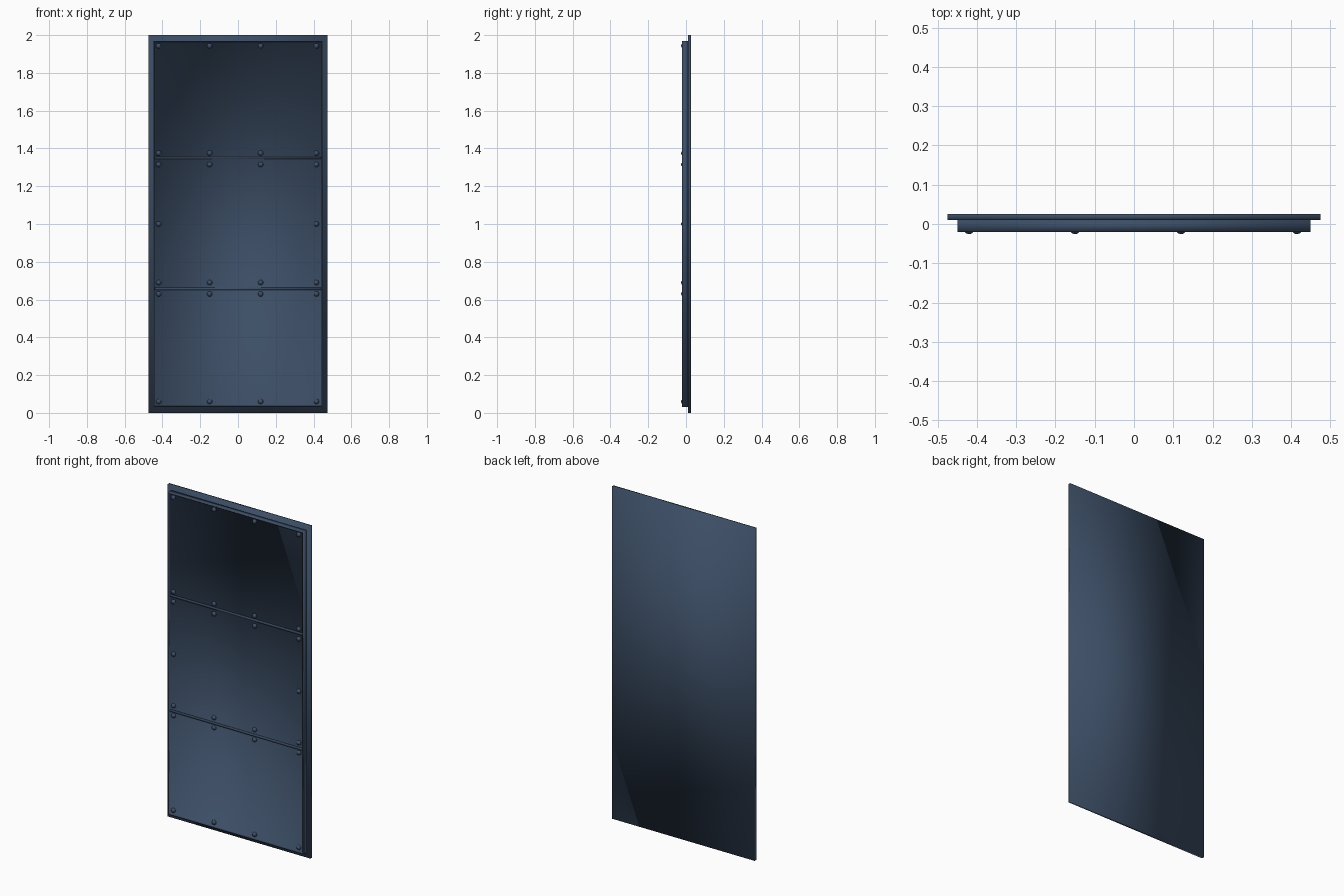
import bpy, bmesh
from mathutils import Matrix

if "Cube" in bpy.data.objects:
    bpy.data.objects.remove(bpy.data.objects["Cube"])

steel = bpy.data.materials.new("dark blue steel")
steel.diffuse_color = (0.045, 0.075, 0.13, 1)
steel.use_nodes = True
steel.node_tree.nodes["Principled BSDF"].inputs["Base Color"].default_value = steel.diffuse_color


def finish(name, bm, smooth=True):
    bmesh.ops.recalc_face_normals(bm, faces=bm.faces)
    me = bpy.data.meshes.new(name)
    bm.to_mesh(me)
    bm.free()
    me.materials.append(steel)
    for p in me.polygons:
        p.use_smooth = smooth
    ob = bpy.data.objects.new(name, me)
    bpy.context.collection.objects.link(ob)
    return ob


def box(x0, x1, y0, y1, z0, z1):
    bm = bmesh.new()
    m = Matrix.Translation(((x0 + x1) / 2, (y0 + y1) / 2, (z0 + z1) / 2)) \
        @ Matrix.Diagonal((x1 - x0, y1 - y0, z1 - z0, 1))
    bmesh.ops.create_cube(bm, size=1, matrix=m)
    return bm


# Back plate, softly shaded like one smooth slab
finish("back_plate", box(-0.475, 0.475, 0.01, 0.026, 0, 2))

# Front panel: a slab with a thin raised lip around a shallow recess
FLOOR = -0.012
bm = box(-0.45, 0.45, -0.02, 0.01, 0.03, 1.97)
bm.normal_update()
front = min(bm.faces, key=lambda f: f.calc_center_median().y)
bmesh.ops.inset_region(bm, faces=[front], thickness=0.01)
inner = bmesh.ops.extrude_discrete_faces(bm, faces=[front])["faces"][0]
for v in inner.verts:
    v.co.y = FLOOR
finish("front_panel", bm)

# Horizontal seam bars
for name, z in (("upper_seam", 1.35), ("lower_seam", 0.657)):
    finish(name, box(-0.44, 0.44, -0.018, FLOOR + 0.004, z - 0.006, z + 0.006))

# Rivets in rows along the panel edges and seams
columns = (-0.42, -0.15, 0.12, 0.415)
spots = [(x, z) for z in (0.06, 0.63, 0.69, 1.315, 1.375, 1.943) for x in columns]
spots += [(columns[0], 1.0), (columns[-1], 1.0)]
bm = bmesh.new()
for x, z in spots:
    bmesh.ops.create_uvsphere(
        bm, u_segments=12, v_segments=8, radius=0.014,
        matrix=Matrix.Translation((x, FLOOR, z)))
finish("rivets", bm)
